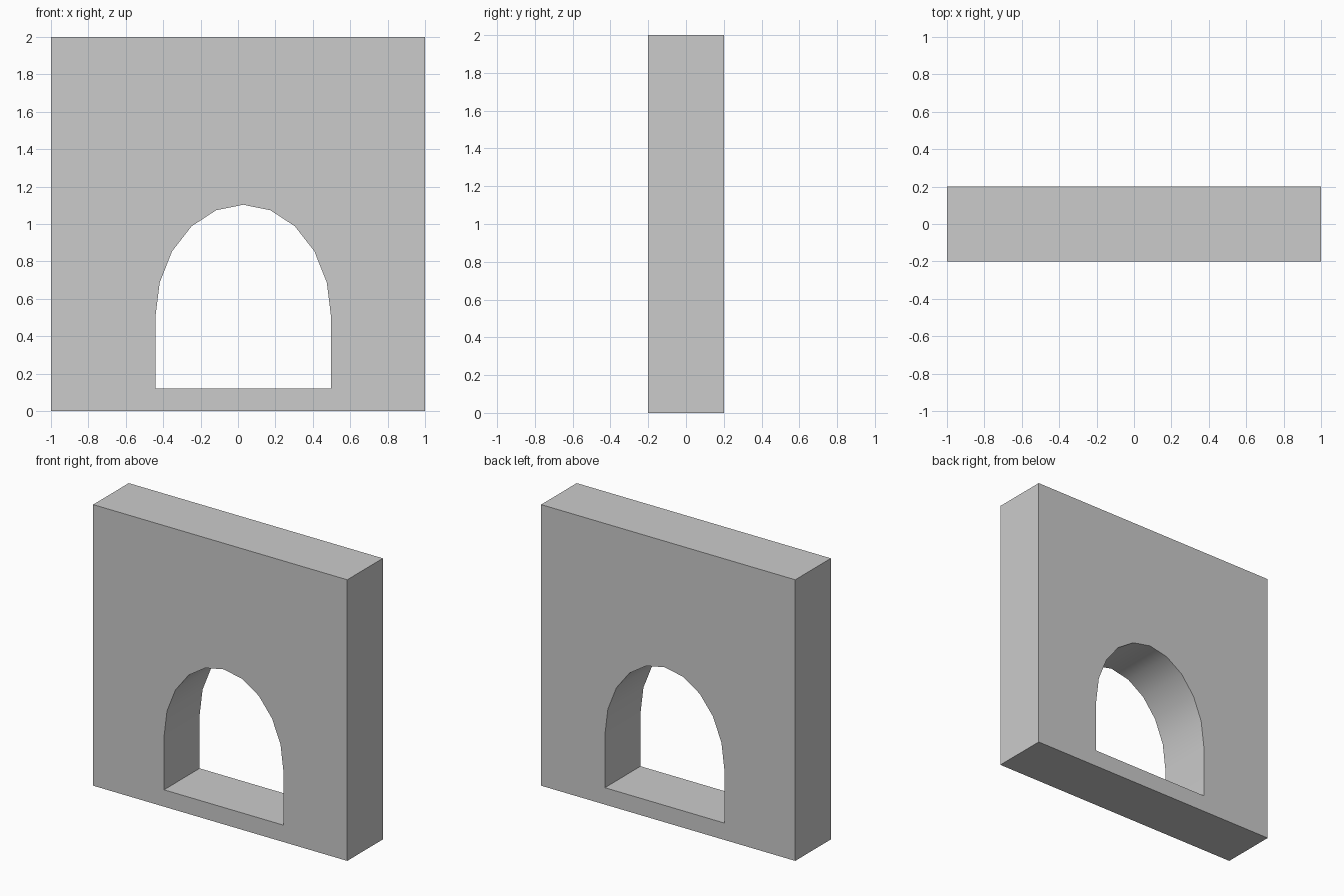
import bpy, bmesh
from math import pi, sin, cos, radians

if "Cube" in bpy.data.objects:
    bpy.data.objects.remove(bpy.data.objects["Cube"])


def prism(name, outline, half_depth):
    """Extrude an x-z outline along y, centred on y = 0."""
    bm = bmesh.new()
    face = bm.faces.new([bm.verts.new((x, -half_depth, z)) for x, z in outline])
    new = bmesh.ops.extrude_face_region(bm, geom=[face])["geom"]
    bmesh.ops.translate(bm, vec=(0, 2 * half_depth, 0),
                        verts=[v for v in new if isinstance(v, bmesh.types.BMVert)])
    bmesh.ops.recalc_face_normals(bm, faces=bm.faces)
    mesh = bpy.data.meshes.new(name)
    bm.to_mesh(mesh)
    bm.free()
    obj = bpy.data.objects.new(name, mesh)
    bpy.context.collection.objects.link(obj)
    return obj


# Wall slab
wall = prism("wall", [(-1, 0), (1, 0), (1, 2), (-1, 2)], 0.2)

# Arched opening: straight jambs with a ten-sided half-ellipse on top
CENTRE, HALF_WIDTH, SILL, SPRING, RISE, SIDES = 0.028, 0.47, 0.12, 0.5, 0.603, 10
arch = [(CENTRE + HALF_WIDTH * cos(pi * i / SIDES), SPRING + RISE * sin(pi * i / SIDES))
        for i in range(SIDES + 1)]
opening = [(CENTRE - HALF_WIDTH, SILL), (CENTRE + HALF_WIDTH, SILL)] + arch
cutter = prism("opening_cutter", opening, 0.4)
cutter.hide_render = True

# Cut the opening and drop the cutter
cut = wall.modifiers.new("opening", "BOOLEAN")
cut.operation = "DIFFERENCE"
cut.solver = "EXACT"
cut.object = cutter
bpy.context.view_layer.objects.active = wall
wall.select_set(True)
bpy.ops.object.modifier_apply(modifier=cut.name)
bpy.data.objects.remove(cutter)

# Smooth arch soffit, sharp corners
bpy.ops.object.shade_smooth_by_angle(angle=radians(30))
